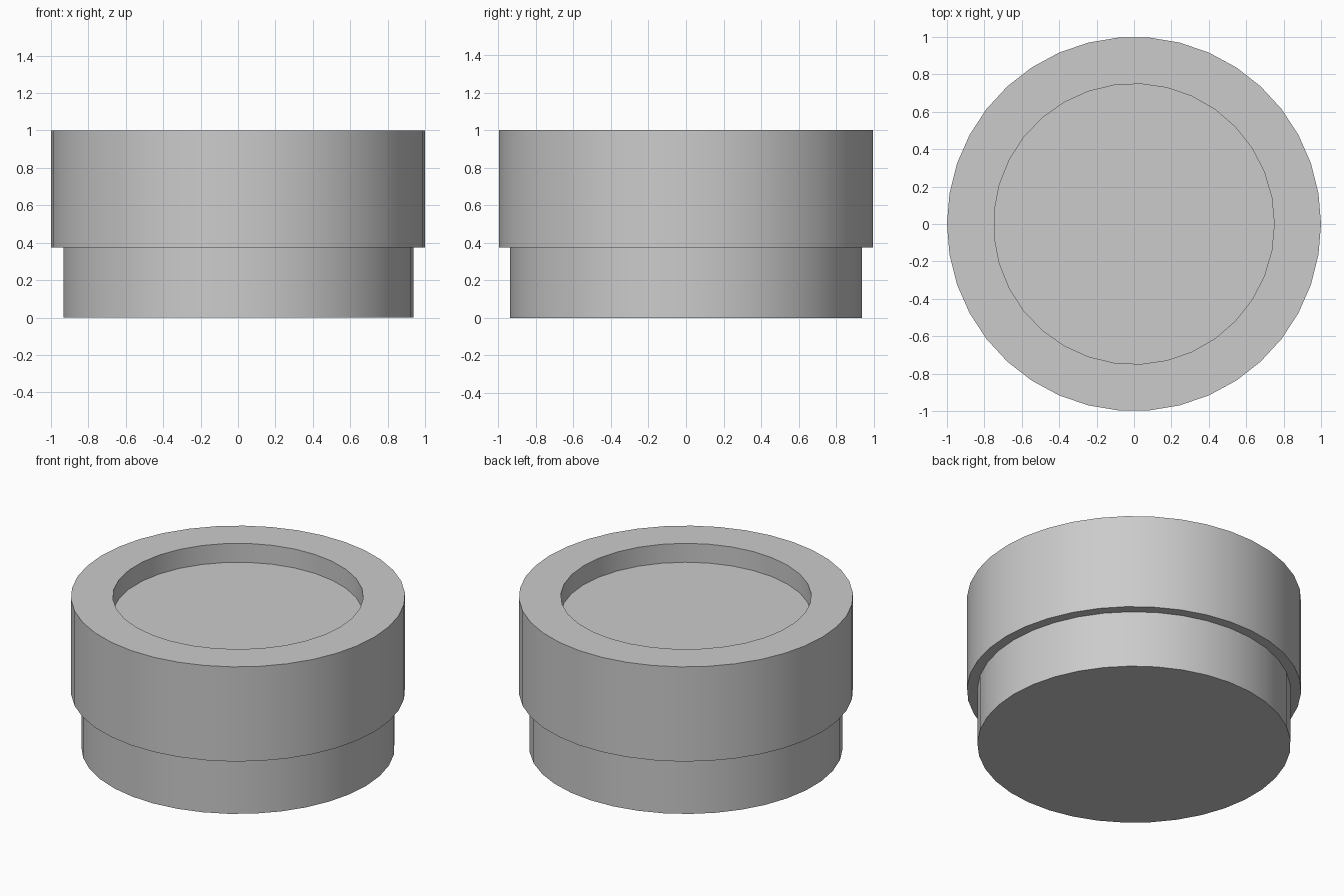
import bpy, bmesh
from math import sin, cos, tau, radians

cube = bpy.data.objects.get("Cube")
if cube:
    bpy.data.objects.remove(cube, do_unlink=True)

# Material
grey = bpy.data.materials.new("light_grey")
grey.use_nodes = True
colour = (0.6, 0.6, 0.6, 1.0)
grey.diffuse_color = colour
grey.node_tree.nodes["Principled BSDF"].inputs["Base Color"].default_value = colour

bm = bmesh.new()


def ring(radius, height, sides):
    """A closed loop of edges, starting on +x."""
    verts = [bm.verts.new((radius * cos(tau * i / sides), radius * sin(tau * i / sides), height))
             for i in range(sides)]
    edges = [bm.edges.new((verts[i], verts[(i + 1) % sides])) for i in range(sides)]
    return verts, edges


def wall(lower, upper):
    a, b = lower[0], upper[0]
    for i in range(len(a)):
        j = (i + 1) % len(a)
        bm.faces.new((a[i], a[j], b[j], b[i]))


def flat_ring(outer, inner):
    bmesh.ops.triangle_fill(bm, edges=outer[1] + inner[1], use_beauty=True)


# Narrow foot
foot_bottom = ring(0.9375, 0, 37)
foot_top = ring(0.9375, 0.375, 37)
bm.faces.new(foot_bottom[0])
wall(foot_bottom, foot_top)

# Wide head, with the step underneath
head_bottom = ring(1, 0.375, 38)
head_top = ring(1, 1, 38)
flat_ring(head_bottom, foot_top)
wall(head_bottom, head_top)

# Round recess in the top
recess_floor = ring(0.75, 0.875, 33)
recess_rim = ring(0.75, 1, 33)
flat_ring(head_top, recess_rim)
wall(recess_floor, recess_rim)
bm.faces.new(recess_floor[0])

bmesh.ops.recalc_face_normals(bm, faces=bm.faces[:])
mesh = bpy.data.meshes.new("stepped_cap")
bm.to_mesh(mesh)
bm.free()
mesh.materials.append(grey)

cap = bpy.data.objects.new("stepped_cap", mesh)
bpy.context.collection.objects.link(cap)
bpy.ops.object.select_all(action="DESELECT")
cap.select_set(True)
bpy.context.view_layer.objects.active = cap
bpy.ops.object.shade_smooth_by_angle(angle=radians(30))
